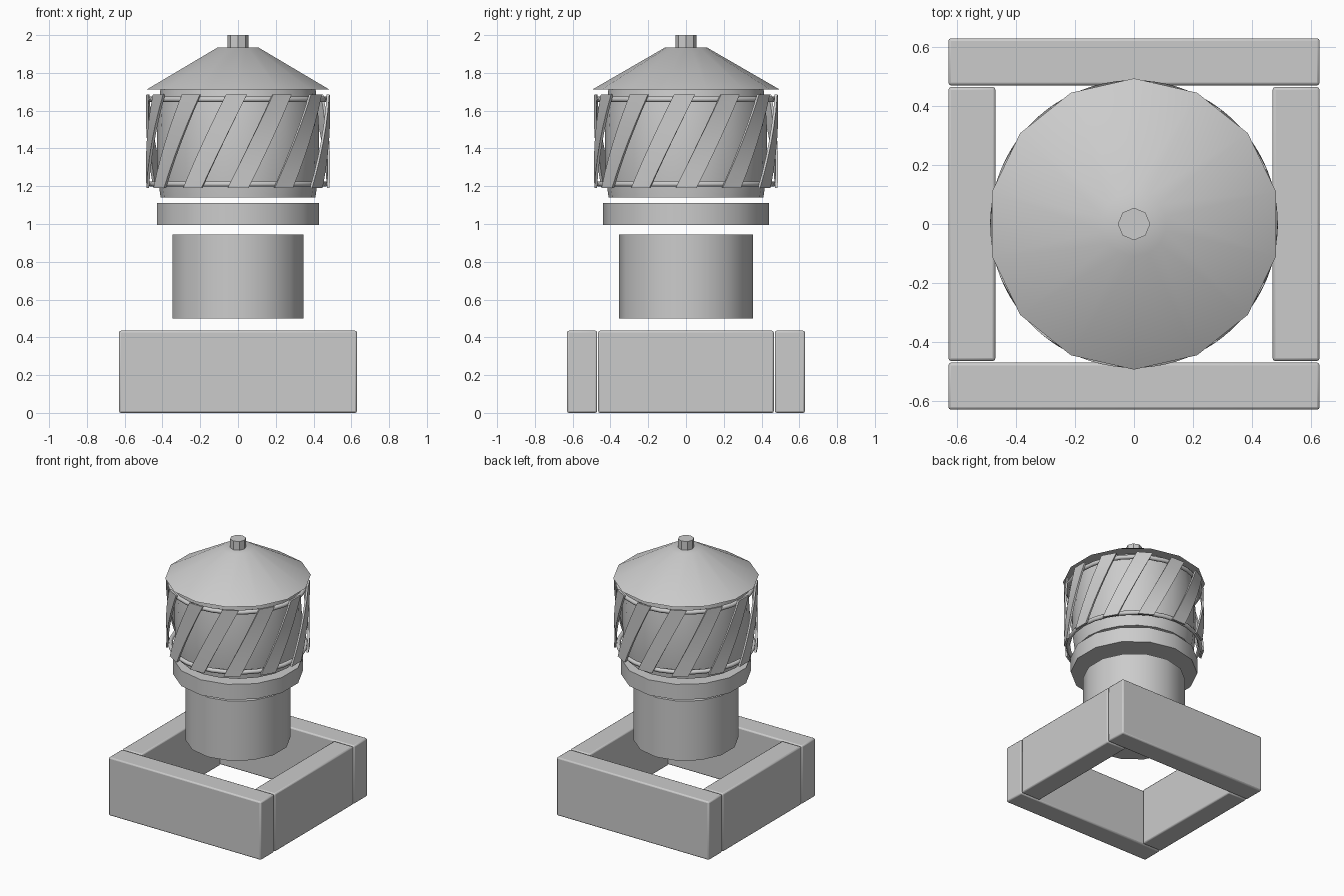
import bpy
from math import sin, cos, radians, pi

if "Cube" in bpy.data.objects:
    bpy.data.objects.remove(bpy.data.objects["Cube"])


def smooth(obj, angle):
    bpy.ops.object.select_all(action='DESELECT')
    obj.select_set(True)
    bpy.context.view_layer.objects.active = obj
    bpy.ops.object.shade_smooth_by_angle(angle=radians(angle))


def mesh_object(name, verts, faces, angle=32):
    mesh = bpy.data.meshes.new(name)
    mesh.from_pydata(verts, [], faces)
    mesh.update()
    obj = bpy.data.objects.new(name, mesh)
    bpy.context.collection.objects.link(obj)
    smooth(obj, angle)
    return obj


def lathe(name, profile, n):
    """Closed solid turned around z from (radius, height) pairs, first vertex on +y."""
    verts = [(r * sin(2 * pi * i / n), r * cos(2 * pi * i / n), z)
             for r, z in profile for i in range(n)]
    faces = [tuple(range(n)),
             tuple(reversed(range((len(profile) - 1) * n, len(profile) * n)))]
    for k in range(len(profile) - 1):
        for i in range(n):
            j = (i + 1) % n
            faces.append((k * n + j, k * n + i, (k + 1) * n + i, (k + 1) * n + j))
    faces[0], faces[1] = faces[0], faces[1]
    return mesh_object(name, verts, faces)


def bar(name, x, y, sx, sy):
    bpy.ops.mesh.primitive_cube_add(size=1, location=(x, y, 0.2225))
    obj = bpy.context.object
    obj.name = name
    obj.scale = (sx, sy, 0.435)
    bpy.ops.object.transform_apply(location=False, rotation=False, scale=True)
    bev = obj.modifiers.new("edge_bevel", 'BEVEL')
    bev.width = 0.01
    bev.segments = 2
    # base touches the ground
    obj.location.z = 0.2175
    smooth(obj, 60)


# square roof curb
bar("curb_front", 0, -0.55, 1.26, 0.16)
bar("curb_back", 0, 0.55, 1.26, 0.16)
bar("curb_left", -0.55, 0, 0.16, 0.93)
bar("curb_right", 0.55, 0, 0.16, 0.93)

# duct, collar, drum, cap and knob
lathe("duct", [(0.355, 0.50), (0.355, 0.945)], 14)
lathe("collar", [(0.44, 0.995), (0.44, 1.11)], 14)
lathe("drum", [(0.41, 1.14), (0.423, 1.24), (0.43, 1.37), (0.43, 1.48),
               (0.423, 1.61), (0.41, 1.72)], 20)
lathe("cap", [(0.494, 1.713), (0.11, 1.935)], 14)
lathe("knob", [(0.055, 1.93), (0.055, 2.0)], 8)

# hoops that carry the blades
for label, z in (("lower", 1.212), ("upper", 1.66)):
    bpy.ops.mesh.primitive_torus_add(location=(0, 0, z), major_radius=0.46,
                                     minor_radius=0.016, major_segments=28,
                                     minor_segments=6)
    bpy.context.object.name = label + "_hoop"
    smooth(bpy.context.object, 65)

# slanted blades wrapped around the drum
COUNT, STEPS, TWIST, HALF = 12, 6, radians(29), 0.115
for b in range(COUNT):
    start = 2 * pi * b / COUNT
    verts, faces = [], []
    for s in range(STEPS + 1):
        t = s / STEPS
        a = start + TWIST * t
        z = 1.19 + 0.495 * t
        for r, d in ((0.474, -HALF), (0.488, -HALF), (0.488, HALF), (0.474, HALF)):
            verts.append((r * cos(a + d), r * sin(a + d), z))
    for s in range(STEPS):
        for i in range(4):
            j = (i + 1) % 4
            faces.append((s * 4 + i, s * 4 + j, s * 4 + 4 + j, s * 4 + 4 + i))
    faces += [(3, 2, 1, 0), tuple(STEPS * 4 + i for i in range(4))]
    mesh_object(f"blade_{b + 1}", verts, faces)
